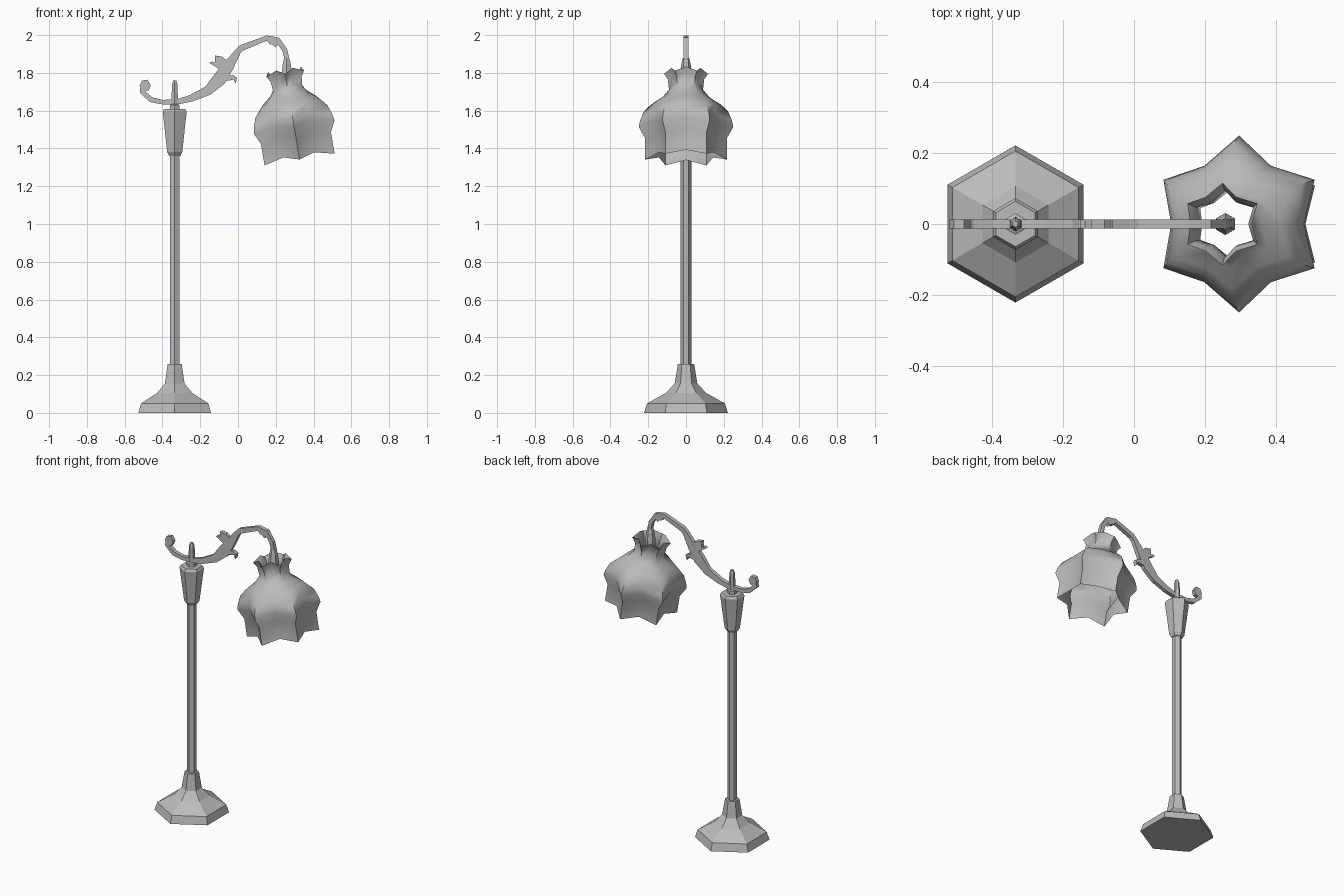
import bpy, bmesh
from math import sin, cos, pi, radians
from mathutils import Vector, Matrix

old = bpy.data.objects.get("Cube")
if old:
    bpy.data.objects.remove(old)

GREY = (0.5, 0.5, 0.5, 1)
mat = bpy.data.materials.new("grey metal")
mat.use_nodes = True
mat.diffuse_color = GREY
mat.node_tree.nodes["Principled BSDF"].inputs["Base Color"].default_value = GREY

POST_X = -0.335
THICK = 0.0125


def finish(name, bm, smooth=None):
    bmesh.ops.recalc_face_normals(bm, faces=bm.faces)
    mesh = bpy.data.meshes.new(name)
    bm.to_mesh(mesh)
    bm.free()
    mesh.materials.append(mat)
    obj = bpy.data.objects.new(name, mesh)
    bpy.context.collection.objects.link(obj)
    if smooth:
        bpy.ops.object.select_all(action="DESELECT")
        obj.select_set(True)
        bpy.context.view_layer.objects.active = obj
        bpy.ops.object.shade_smooth_by_angle(angle=radians(smooth))
    return obj


def bridge(bm, rings):
    for a, b in zip(rings, rings[1:]):
        n = len(a)
        for i in range(n):
            j = (i + 1) % n
            bm.faces.new((a[i], a[j], b[j], b[i]))


def hex_turning(name, profile, x, tilt=0):
    """Six-sided turned part from (radius, height) pairs, corners on +y and -y."""
    bm = bmesh.new()
    rings = [[bm.verts.new((x + r * sin(k * pi / 3), r * cos(k * pi / 3), z))
              for k in range(6)] for r, z in profile]
    bridge(bm, rings)
    bm.faces.new(rings[0])
    bm.faces.new(rings[-1])
    return finish(name, bm)


def plate(name, outline):
    """Flat scroll piece in the xz plane, given thickness along y."""
    bm = bmesh.new()
    sides = [[bm.verts.new((x, y, z)) for x, z in outline] for y in (-THICK, THICK)]
    bridge(bm, sides)
    for side in sides:
        bm.faces.new(side)
    bmesh.ops.triangulate(bm, faces=[f for f in bm.faces if len(f.verts) > 4])
    return finish(name, bm)


def ribbon(name, path):
    """Bar swept along (x, z, half width) points."""
    bm = bmesh.new()
    rings = []
    for i, (x, z, w) in enumerate(path):
        a, b = path[max(i - 1, 0)], path[min(i + 1, len(path) - 1)]
        d = Vector((b[0] - a[0], b[1] - a[1])).normalized() * w
        rings.append([bm.verts.new((x - s * d.y, y, z + s * d.x))
                      for s, y in ((1, -THICK), (1, THICK), (-1, THICK), (-1, -THICK))])
    bridge(bm, rings)
    bm.faces.new(rings[0])
    bm.faces.new(rings[-1])
    return finish(name, bm)


# Post
hex_turning("base", [(0.222, 0), (0.206, 0.05), (0.108, 0.105), (0.06, 0.155),
                     (0.043, 0.26)], POST_X)
hex_turning("pole", [(0.028, 0.25), (0.028, 1.37)], POST_X)
hex_turning("post_head", [(0.033, 1.36), (0.046, 1.38), (0.073, 1.595),
                          (0.064, 1.61)], POST_X)
hex_turning("finial", [(0.03, 1.6), (0.03, 1.63), (0.02, 1.635), (0.017, 1.74),
                       (0.009, 1.76)], POST_X)

# Scroll arm
ribbon("arm", [(-0.5, 1.74, 0.016), (-0.508, 1.7, 0.013), (-0.46, 1.658, 0.014),
               (-0.4, 1.645, 0.012), (-0.32, 1.647, 0.014), (-0.25, 1.665, 0.018),
               (-0.16, 1.705, 0.025), (-0.1, 1.765, 0.036), (-0.055, 1.83, 0.03),
               (0, 1.913, 0.016), (0.02, 1.933, 0.016), (0.155, 1.985, 0.013),
               (0.21, 1.975, 0.014), (0.248, 1.92, 0.013), (0.262, 1.86, 0.013),
               (0.262, 1.81, 0.013)])
plate("curl_tip", [(-0.522, 1.73), (-0.508, 1.759), (-0.48, 1.764), (-0.462, 1.735),
                   (-0.473, 1.707), (-0.498, 1.7)])
plate("upper_leaf", [(-0.11, 1.75), (-0.1, 1.82), (-0.122, 1.835), (-0.152, 1.853),
                     (-0.138, 1.86), (-0.115, 1.852), (-0.1, 1.87), (-0.122, 1.892),
                     (-0.083, 1.886), (-0.065, 1.868), (-0.03, 1.872), (-0.03, 1.84)])
plate("lower_leaf", [(-0.09, 1.755), (-0.045, 1.76), (-0.022, 1.765), (-0.013, 1.742),
                     (-0.005, 1.775), (-0.025, 1.788), (-0.05, 1.785), (-0.06, 1.82)])
plate("small_leaf", [(0.15, 1.975), (0.17, 1.95), (0.19, 1.955), (0.2, 1.935),
                     (0.218, 1.96), (0.21, 1.975)])
hex_turning("lamp_socket", [(0.016, 1.88), (0.024, 1.85), (0.031, 1.8),
                            (0.031, 1.765)], 0.258)

# Star-ribbed open shade, leaning on its axis: (radius, distance below the rim)
SHADE = [(0.116, 0), (0.096, 0.03), (0.09, 0.085), (0.125, 0.127), (0.185, 0.165),
         (0.222, 0.2), (0.243, 0.25), (0.25, 0.285), (0.217, 0.345), (0.217, 0.46)]
lean = Matrix.Translation((0.25, 0, 1.795)) @ Matrix.Rotation(radians(-9.5), 4, "Y")
bm = bmesh.new()
rings = []
for r, s in SHADE:
    ring = []
    for k in range(12):
        valley = k % 2
        rad = r * (0.76 if valley else 1)
        ring.append(bm.verts.new(lean @ Vector(
            (rad * sin(k * pi / 6), rad * cos(k * pi / 6), valley * 0.025 - s))))
    rings.append(ring)
bridge(bm, rings)
finish("shade", bm, 50)
